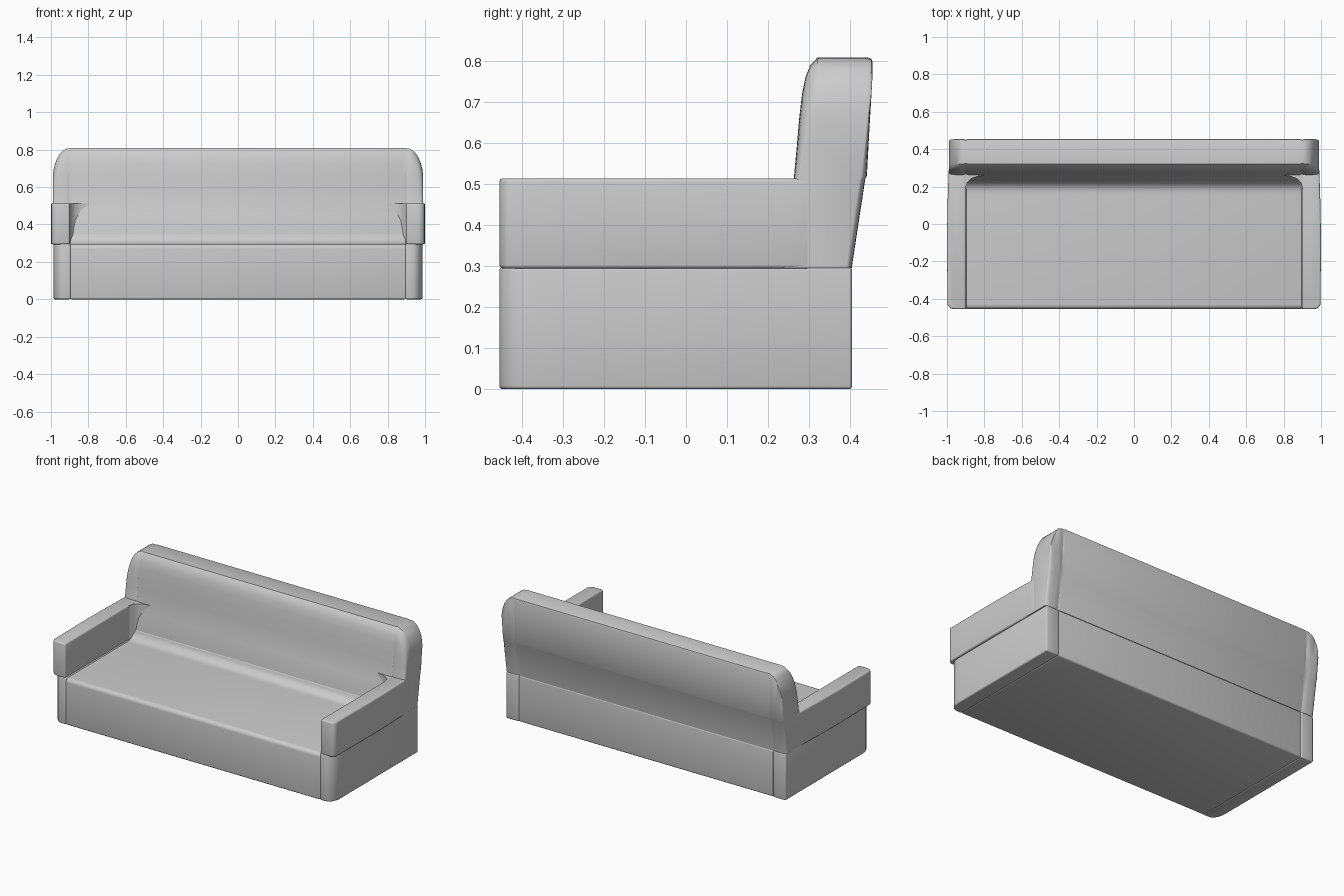
import bpy, bmesh, math

if "Cube" in bpy.data.objects:
    bpy.data.objects.remove(bpy.data.objects["Cube"])


def loft(name, sections, bevel=0.0, mirror=False):
    """Skin a list of matching closed loops, cap the ends, soften hard edges."""
    bm = bmesh.new()
    loops = [[bm.verts.new(p) for p in s] for s in sections]
    n = len(loops[0])
    for a, b in zip(loops, loops[1:]):
        for i in range(n):
            j = (i + 1) % n
            bm.faces.new((a[i], a[j], b[j], b[i]))
    bm.faces.new(loops[0])
    bm.faces.new(loops[-1])
    bmesh.ops.recalc_face_normals(bm, faces=bm.faces[:])
    if bevel:
        hard = [e for e in bm.edges if e.calc_face_angle(0) > math.radians(50)]
        bmesh.ops.bevel(bm, geom=hard, offset=bevel, segments=3, profile=0.5,
                        affect='EDGES', clamp_overlap=True)
    me = bpy.data.meshes.new(name)
    bm.to_mesh(me)
    bm.free()
    ob = bpy.data.objects.new(name, me)
    bpy.context.collection.objects.link(ob)
    bpy.ops.object.select_all(action='DESELECT')
    ob.select_set(True)
    bpy.context.view_layer.objects.active = ob
    bpy.ops.object.shade_smooth_by_angle(angle=math.radians(35))
    if mirror:
        mod = ob.modifiers.new("mirror", 'MIRROR')
        mod.use_mirror_merge = False
    return ob


def arc(cx, cy, rx, ry, a0, a1, steps=6):
    """Points on an elliptical arc, angles in degrees."""
    return [(cx + rx * math.cos(math.radians(a0 + (a1 - a0) * i / steps)),
             cy + ry * math.sin(math.radians(a0 + (a1 - a0) * i / steps)))
            for i in range(steps + 1)]


def prism(name, outline, z0, z1, bevel):
    return loft(name, [[(x, y, z) for x, y in outline] for z in (z0, z1)],
                bevel, mirror=True)


# Seat and front panel: rounded front edge, fillet rising into the back
seat = [(0.403, 0.0), (-0.455, 0.0)]
seat += arc(-0.43, 0.27, 0.025, 0.025, 180, 90)
seat += [(0.15, 0.295)] + arc(0.17, 0.355, 0.06, 0.06, -90, -5) + [(0.30, 0.37), (0.403, 0.295)]
loft("seat", [[(x, y, z) for y, z in seat] for x in (-0.9, 0.9)], 0.01)

# Side panels below the arms
side = [(0.895, 0.405), (0.986, 0.405), (0.986, -0.2)]
side += arc(0.931, -0.375, 0.055, 0.08, 0, -90) + [(0.895, -0.455)]
prism("side_panel", side, 0.0, 0.297, 0.008)

# Arms, overhanging the side panels towards the front
arm = [(0.9, 0.32), (0.989, 0.32), (0.992, 0.25), (0.997, 0.1), (1.0, -0.1), (0.998, -0.3)]
arm += arc(0.962, -0.425, 0.035, 0.03, 0, -90) + [(0.9, -0.455)]
prism("arm", arm, 0.294, 0.514, 0.009)

# Curved inner corners where arms meet the back
corner = [(0.91, 0.3), (0.91, 0.18), (0.9, 0.19), (0.893, 0.22), (0.87, 0.243),
          (0.84, 0.254), (0.78, 0.265), (0.78, 0.3)]
prism("inner_corner", corner, 0.29, 0.512, 0.0)

# Backrest: side profile (y, z), shrinking in height around its rounded ends
back = [(0.404, 0.295), (0.225, 0.295), (0.235, 0.38), (0.25, 0.46), (0.263, 0.515),
        (0.270, 0.59), (0.276, 0.66), (0.283, 0.72), (0.291, 0.76), (0.303, 0.79),
        (0.320, 0.808), (0.445, 0.808), (0.452, 0.805), (0.455, 0.797),
        (0.448, 0.66), (0.441, 0.52), (0.437, 0.512)]


def back_section(x, inset):
    t = max(0.0, (abs(x) - 0.9) / 0.09)
    top = 0.645 + 0.165 * math.sqrt(max(0.0, 1 - t * t))
    k = (top - 0.515) / 0.295
    inset += 0.014 * (1 - math.sqrt(max(0.0, 1 - t ** 6)))
    return [(x, y + (inset if y < 0.36 else -inset),
             0.515 + (z - 0.515) * k if z > 0.515 else z) for y, z in back]


half = [(0.885, 0.0), (0.9, 0.005)]
half += [(0.9 + 0.09 * math.sin(math.radians(a)), 0.0) for a in (10, 22, 35, 48, 60, 70, 80, 90)]
xs = [(-x, i) for x, i in reversed(half)] + half
loft("backrest", [back_section(x, i) for x, i in xs])
